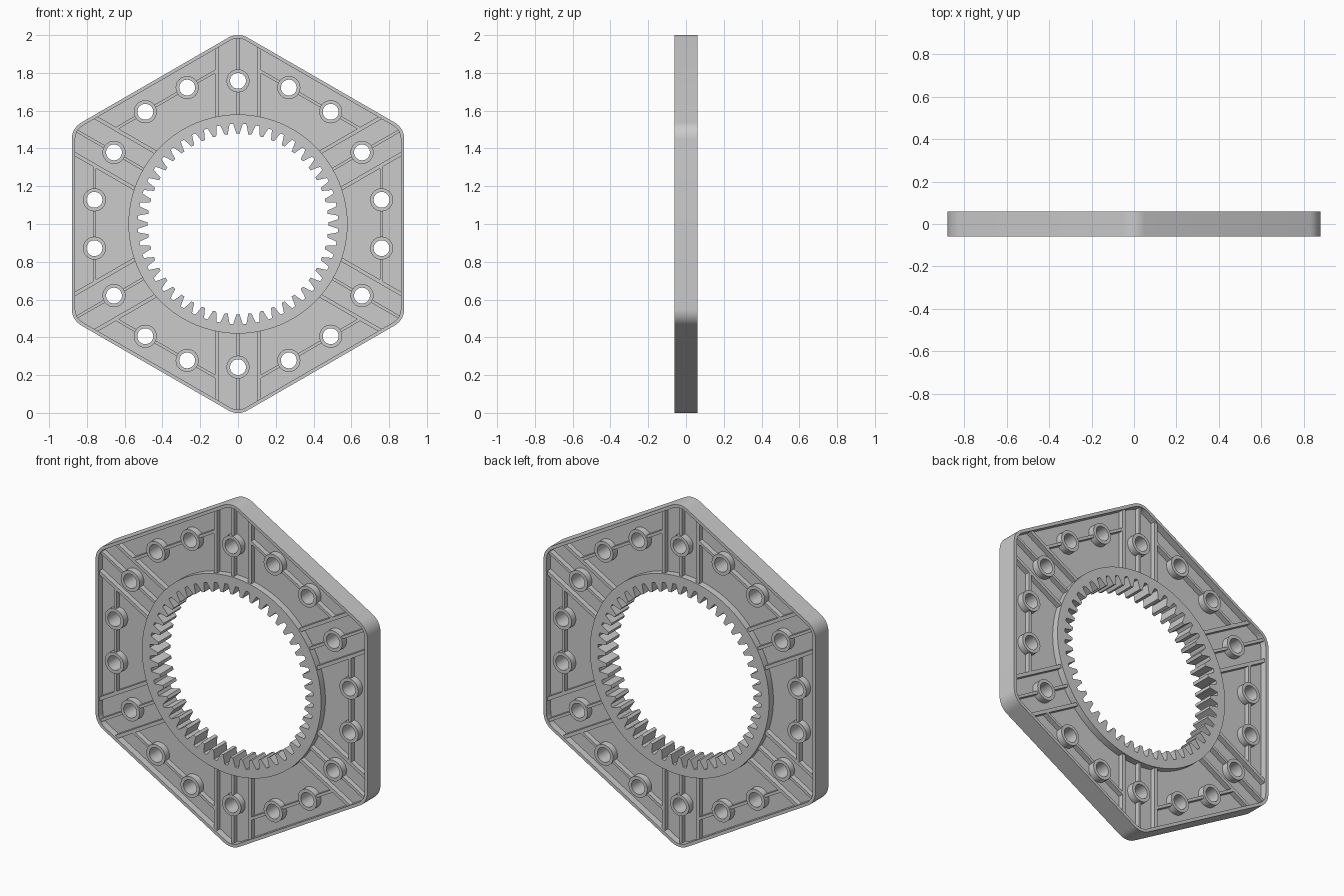
import bpy, bmesh
from math import sin, cos, pi, radians

if "Cube" in bpy.data.objects:
    bpy.data.objects.remove(bpy.data.objects["Cube"])

HALF = 0.06      # half thickness of rim, gear ring and bosses
WEB = 0.02       # half thickness of the recessed web
RIB = 0.05       # half height of ribs
TEETH = 48


def polar(r, a):
    return (r * cos(a), r * sin(a))


def circle(r, n, cx=0.0, cy=0.0):
    return [(cx + r * cos(2 * pi * i / n), cy + r * sin(2 * pi * i / n)) for i in range(n)]


def rounded_hex(apothem, r, steps=8):
    pts = []
    for k in range(6):
        a = radians(30 + 60 * k)
        cx, cy = polar((apothem - r) / cos(pi / 6), a)
        for s in range(steps + 1):
            b = a - pi / 6 + pi / 3 * s / steps
            pts.append((cx + r * cos(b), cy + r * sin(b)))
    return pts


def rotated(pts, a):
    return [(x * cos(a) - y * sin(a), x * sin(a) + y * cos(a)) for x, y in pts]


def rect(x0, x1, y0, y1):
    return [(x0, y0), (x1, y0), (x1, y1), (x0, y1)]


def plate(name, loops, half):
    """Fill closed outlines (inner ones become holes), extrude, stand upright."""
    cu = bpy.data.curves.new(name, 'CURVE')
    cu.dimensions = '2D'
    cu.fill_mode = 'BOTH'
    cu.extrude = half
    for pts in loops:
        sp = cu.splines.new('POLY')
        sp.points.add(len(pts) - 1)
        for p, (x, y) in zip(sp.points, pts):
            p.co = (x, y, 0, 1)
        sp.use_cyclic_u = True
    ob = bpy.data.objects.new(name, cu)
    bpy.context.collection.objects.link(ob)
    ob.rotation_euler = (pi / 2, 0, 0)
    ob.location = (0, 0, 1)
    bpy.ops.object.select_all(action='DESELECT')
    ob.select_set(True)
    bpy.context.view_layer.objects.active = ob
    bpy.ops.object.convert(target='MESH')
    ob = bpy.context.object
    bm = bmesh.new()
    bm.from_mesh(ob.data)
    bmesh.ops.remove_doubles(bm, verts=bm.verts, dist=1e-5)
    bmesh.ops.recalc_face_normals(bm, faces=bm.faces)
    bm.to_mesh(ob.data)
    bm.free()
    bpy.ops.object.shade_smooth_by_angle(angle=radians(25))
    return ob


# Bolt positions: one per corner, two per flat
bolts = []
for k in range(6):
    bolts.append(polar(0.758, radians(30 + 60 * k)))
    bolts += rotated([(0.76, 0.128), (0.76, -0.128)], radians(60 * k))
holes = [circle(0.042, 32, x, y) for x, y in bolts]

# Internal gear outline: root, flank, tip, flank
pitch = 2 * pi / TEETH
gear = []
for i in range(TEETH):
    for r, f in ((0.53, -0.36), (0.505, -0.25), (0.478, -0.14),
                 (0.478, 0.14), (0.505, 0.25), (0.53, 0.36)):
        gear.append(polar(r, (i + f) * pitch))

# Recessed web, outer rim, toothed ring, bosses
plate("web", [rounded_hex(0.87, 0.09), circle(0.56, 96)] + holes, WEB)
plate("outer_rim", [rounded_hex(0.88, 0.10), rounded_hex(0.862, 0.082)], HALF)
plate("gear_ring", [circle(0.58, 96), gear], HALF)
plate("bolt_bosses", [circle(0.061, 32, x, y) for x, y in bolts] + holes, HALF)

# Ribs running out to each corner
corner, edge = [], []
for k in range(6):
    a = radians(30 + 60 * k)
    for r in (rect(0.56, 0.938, 0.101, 0.121), rect(0.56, 0.938, -0.121, -0.101),
              rect(0.57, 0.705, -0.008, 0.008), rect(0.812, 0.988, -0.008, 0.008)):
        corner.append(rotated(r, a))
    # Ribs linking the bosses along each flat
    for y0, y1 in ((-0.308, -0.18), (-0.075, 0.075), (0.18, 0.308)):
        edge.append(rotated(rect(0.752, 0.768, y0, y1), radians(60 * k)))
plate("corner_ribs", corner, RIB)
plate("edge_ribs", edge, RIB)
